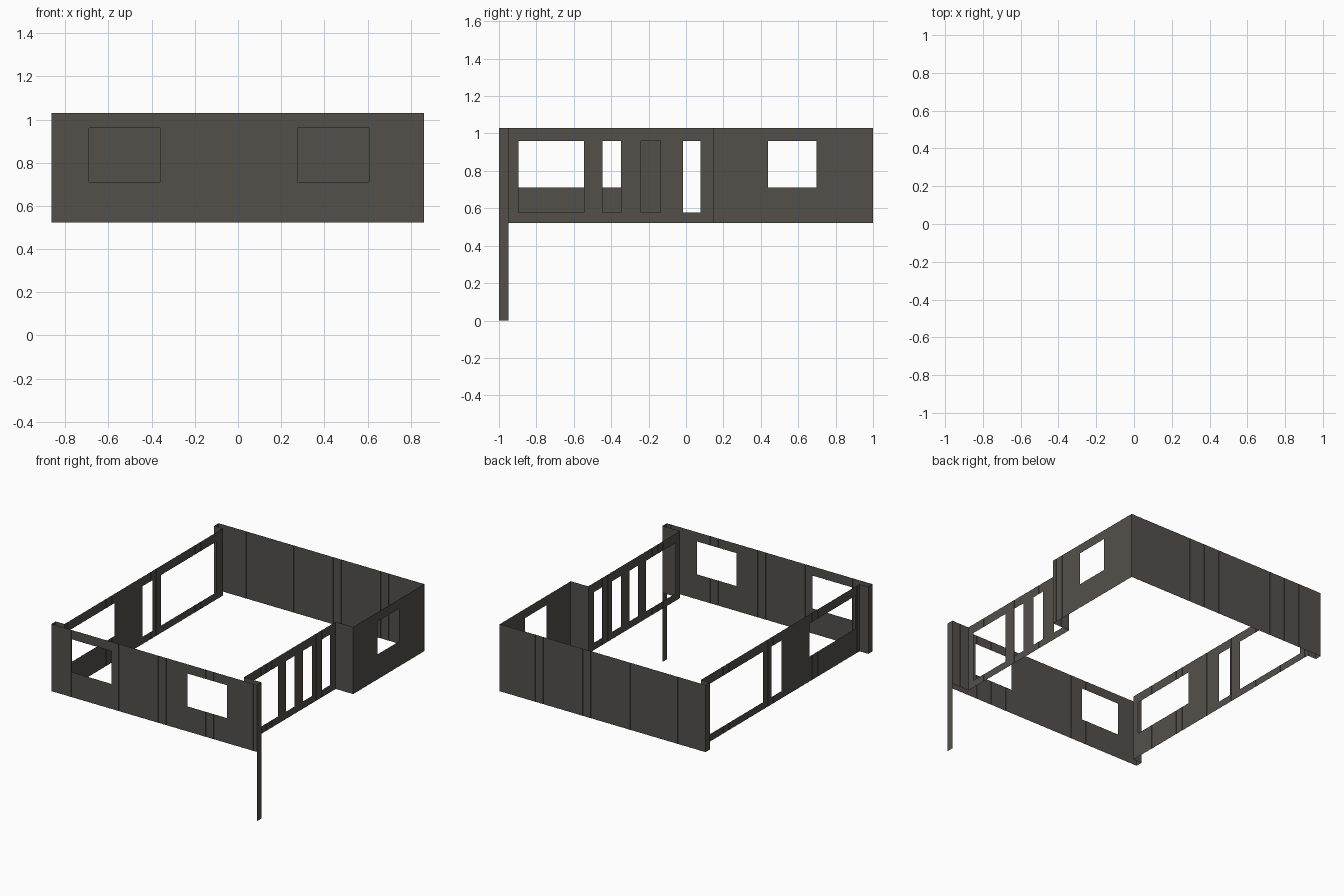
import bpy, bmesh
from mathutils import Vector

if "Cube" in bpy.data.objects:
    bpy.data.objects.remove(bpy.data.objects["Cube"])

Z0, Z1 = 0.522, 1.03            # bottom and top of the cladding
SILL, DOOR, HEAD = 0.711, 0.577, 0.96
PITCH, STEP = 0.0333, 0.0012    # board width and tiny relief between boards

cladding = bpy.data.materials.new("dark_timber_grey")
cladding.diffuse_color = (0.088, 0.08, 0.069, 1)
cladding.use_nodes = True
cladding.node_tree.nodes["Principled BSDF"].inputs["Base Color"].default_value = cladding.diffuse_color


def wall(name, start, end, openings=(), z0=Z0, z1=Z1):
    """Thin sheet of vertical boards; openings are (from, to, sill) along the world axis."""
    a, b = Vector((*start, 0)), Vector((*end, 0))
    length = (b - a).length
    d = (b - a) / length
    axis = 0 if abs(d.x) > 0.5 else 1
    inward = Vector((-d.y, d.x, 0))
    holes = [(*sorted(((p - a[axis]) * d[axis], (q - a[axis]) * d[axis])), s)
             for p, q, s in openings]
    n = max(1, round(length / PITCH))
    joints = {round(i * length / n, 5) for i in range(n + 1)}
    cuts = sorted(joints | {round(v, 5) for h in holes for v in h[:2]})
    bm = bmesh.new()

    def quad(u0, o0, u1, o1, lo, hi):
        p, q = a + d * u0 + inward * o0, a + d * u1 + inward * o1
        up = Vector((0, 0, 1))
        bm.faces.new([bm.verts.new(v) for v in
                      (p + up * lo, q + up * lo, q + up * hi, p + up * hi)])

    last = 0
    for u0, u1 in zip(cuts, cuts[1:]):
        mid = (u0 + u1) / 2
        off = STEP * (int(mid / length * n) % 2) if n > 2 else 0
        sill = next((s for p, q, s in holes if p < mid < q), None)
        spans = [(z0, z1)] if sill is None else [(z0, sill), (HEAD, z1)]
        for lo, hi in spans:
            if off != last:                      # narrow edge of the board
                quad(u0, last, u0, off, lo, hi)
            quad(u0, off, u1, off, lo, hi)
        last = off
    bmesh.ops.remove_doubles(bm, verts=bm.verts, dist=1e-5)
    me = bpy.data.meshes.new(name)
    bm.to_mesh(me)
    bm.free()
    me.materials.append(cladding)
    ob = bpy.data.objects.new(name, me)
    bpy.context.collection.objects.link(ob)
    return ob


L, LI = -0.863, -0.79           # left outer and recessed planes
R, RI = 0.861, 0.715            # right outer and recessed planes
Y, YI, YJ = 1.0, 0.948, 0.148   # ends, corner returns, right-hand jog

# Front wall with two windows
wall("front_wall", (L, -Y), (R, -Y), [(-0.69, -0.362, SILL), (0.276, 0.607, SILL)])

# Front right corner: return, post down to the ground
wall("front_right_corner", (R, -Y), (R, -YI))
wall("front_right_return", (R, -YI), (RI, -YI))
wall("corner_post", (R, -Y), (R, -YI), z0=0, z1=Z0)

# Right recessed wall with four tall openings, jog, and outer wall with a window
wall("right_recessed_wall", (RI, -YI), (RI, YJ),
     [(-0.895, -0.545, DOOR), (-0.447, -0.348, DOOR),
      (-0.24, -0.135, DOOR), (-0.017, 0.078, DOOR)])
wall("right_jog", (RI, YJ), (R, YJ))
wall("right_outer_wall", (R, YJ), (R, Y), [(0.438, 0.698, SILL)])

# Plain back wall
wall("back_wall", (R, Y), (L, Y))

# Left side: corner returns and recessed wall with three openings
wall("back_left_corner", (L, Y), (L, YI))
wall("back_left_return", (L, YI), (LI, YI))
wall("left_recessed_wall", (LI, YI), (LI, -YI),
     [(0.21, 0.865, DOOR), (-0.017, 0.105, DOOR), (-0.895, -0.348, SILL)])
wall("front_left_return", (LI, -YI), (L, -YI))
wall("front_left_corner", (L, -YI), (L, -Y))
